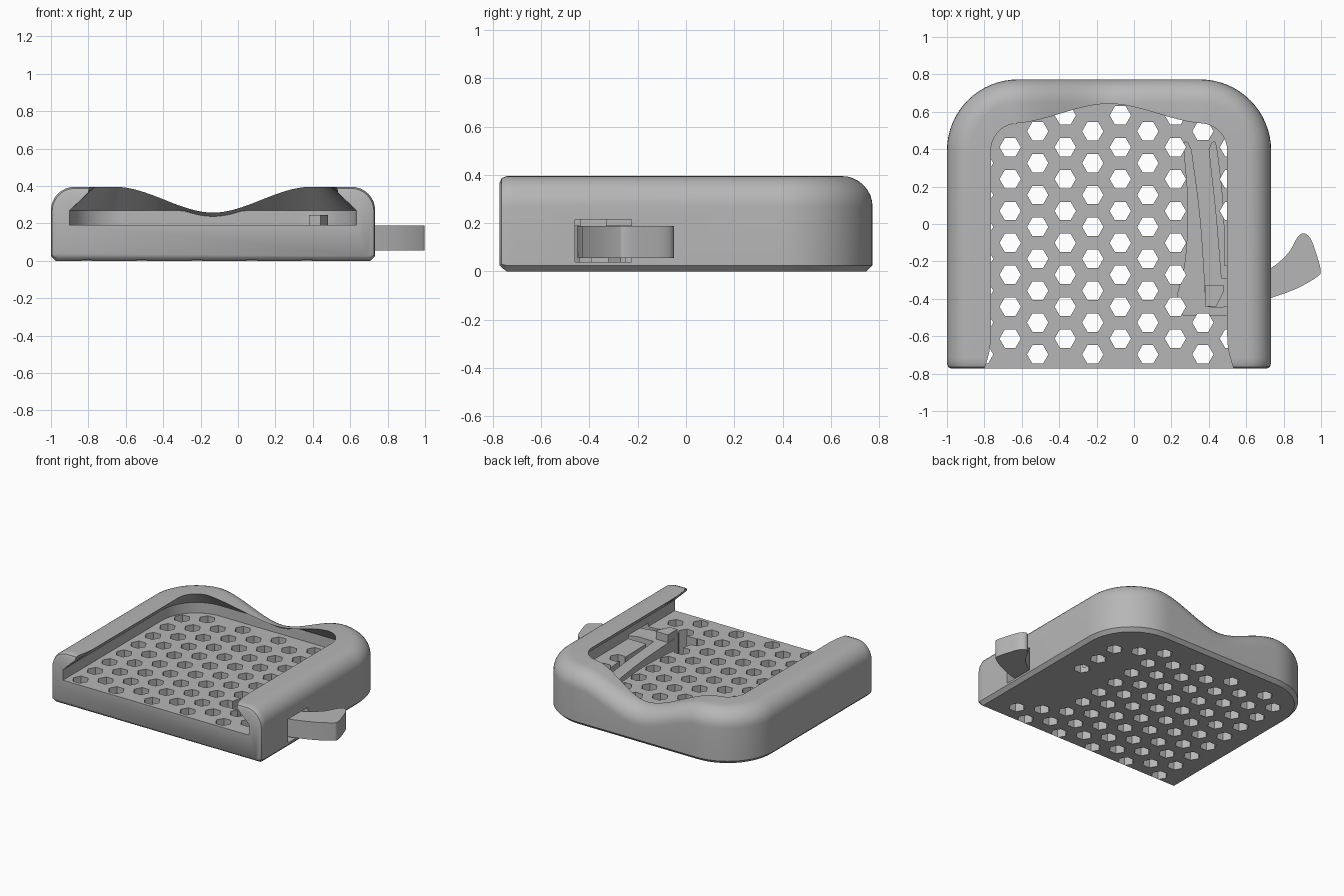
import bpy, bmesh, math
from mathutils import Vector

cube = bpy.data.objects.get("Cube")
if cube:
    bpy.data.objects.remove(cube, do_unlink=True)

grey = bpy.data.materials.new("light grey plastic")
grey.use_nodes = True
grey.diffuse_color = (0.47, 0.47, 0.47, 1)
grey.node_tree.nodes["Principled BSDF"].inputs["Base Color"].default_value = grey.diffuse_color

# Overall tray sizes
LEFT, RIGHT, FRONT, BACK = -1.0, 0.733, -0.773, 0.773
MID = (LEFT + RIGHT) / 2
CORNER, WALL, FLOOR, TOP, ROUND = 0.38, 0.1, 0.19, 0.395, 0.125
CHAMFER = 0.025


def make_object(name, bm):
    bmesh.ops.recalc_face_normals(bm, faces=bm.faces[:])
    mesh = bpy.data.meshes.new(name)
    bm.to_mesh(mesh)
    bm.free()
    mesh.materials.append(grey)
    obj = bpy.data.objects.new(name, mesh)
    bpy.context.collection.objects.link(obj)
    return obj


def add_prism(bm, outline, low, high):
    bottom = [bm.verts.new((x, y, low)) for x, y in outline]
    top = [bm.verts.new((x, y, high)) for x, y in outline]
    bm.faces.new(bottom)
    bm.faces.new(top)
    for i in range(len(outline)):
        j = (i + 1) % len(outline)
        bm.faces.new((bottom[i], bottom[j], top[j], top[i]))


def prism(name, outline, low, high):
    bm = bmesh.new()
    add_prism(bm, outline, low, high)
    return make_object(name, bm)


def smooth_path(points, steps=5):
    # Catmull-Rom curve through the points
    p = [Vector(q) for q in points]
    p = [p[0]] + p + [p[-1]]
    out = []
    for a, b, c, d in zip(p, p[1:], p[2:], p[3:]):
        for k in range(steps):
            t = k / steps
            out.append(tuple(0.5 * (2 * b + (c - a) * t + (2 * a - 5 * b + 4 * c - d) * t ** 2
                                    + (3 * b - a - 3 * c + d) * t ** 3)))
    return out + [tuple(p[-1])]


def smoothstep(t):
    t = max(0, min(1, t))
    return t * t * (3 - 2 * t)


def activate(obj):
    bpy.ops.object.select_all(action='DESELECT')
    obj.select_set(True)
    bpy.context.view_layer.objects.active = obj


def cut(obj, cutter):
    cutter.hide_render = True
    mod = obj.modifiers.new("cut", 'BOOLEAN')
    mod.operation, mod.solver, mod.object = 'DIFFERENCE', 'EXACT', cutter
    activate(obj)
    bpy.ops.object.modifier_apply(modifier=mod.name)
    bpy.data.objects.remove(cutter, do_unlink=True)


# Rim path: right half from the front to the middle of the back, as (x, y, normal x, normal y)
half = []
for dy in (0, 0.009, CHAMFER + 0.005, 0.06, 0.09, 0.13, 0.18):
    half.append((RIGHT, FRONT + dy, 1, 0))
for i in range(17):
    a = math.pi / 2 * i / 16
    half.append((RIGHT - CORNER + CORNER * math.cos(a), BACK - CORNER + CORNER * math.sin(a),
                 math.cos(a), math.sin(a)))
for i in range(1, 17):
    half.append((RIGHT - CORNER + (MID - RIGHT + CORNER) * i / 16, BACK, 0, 1))
path = half + [(2 * MID - x, y, -nx, ny) for x, y, nx, ny in reversed(half[:-1])]


def rim_profile(x, y, nx, ny):
    # Offsets inward and heights, from the underside over the rim to the floor
    along = y - FRONT
    ease = 0.03 - math.sqrt(max(0, 0.03 ** 2 - max(0, 0.03 - along) ** 2))
    height = 0.257 + (TOP - 0.257) * smoothstep(abs(x - MID) / 0.52)
    lip = 0.13 + (height - 0.257) * 0.76
    lip -= 0.035 * max(0, 1 - along / 0.18) ** 2
    height -= ease
    side = ease * 0.7
    under = max(0, CHAMFER - along)
    prof = [(CHAMFER + side, under), (side, CHAMFER + ease * 0.5)]
    for k in range(9):
        a = math.pi / 2 * k / 8
        prof.append((side + (ROUND - side) * (1 - math.cos(a)),
                     height - ROUND + ROUND * math.sin(a)))
    prof += [(lip, height), (WALL, min(0.268, height - 0.02)), (WALL, FLOOR)]
    return [(x - nx * o, y - ny * o, z) for o, z in prof]


# Tray body: rim, floor, underside and front in one closed mesh
bm = bmesh.new()
rings = [[bm.verts.new(p) for p in rim_profile(*s)] for s in path]
for r, s in zip(rings, rings[1:]):
    for i in range(len(r) - 1):
        bm.faces.new((r[i], s[i], s[i + 1], r[i + 1]))
bm.faces.new([r[-1] for r in rings])
bm.faces.new([r[0] for r in rings[2:-2]])
for i in (0, 1):
    bm.faces.new((rings[i][0], rings[i + 1][0], rings[-2 - i][0], rings[-1 - i][0]))
bm.faces.new(rings[0] + rings[-1][::-1])
tray = make_object("tray_body", bm)

# Hexagonal drain holes, leaving out the ones where the latch sits
bm = bmesh.new()
PITCH_X, PITCH_Y, HEX = 0.1472, 0.1705, 0.057
for col in range(-1, 9):
    cx = -0.662 + col * PITCH_X
    for row in range(8):
        cy = (0.496 if col % 2 else 0.581) - row * PITCH_Y
        if col == 7 and -0.45 < cy < 0.45:
            continue
        if col == 8 and (cy > 0.45 or -0.55 < cy < 0):
            continue
        if col == -1 and cy > 0.55:
            continue
        add_prism(bm, [(cx + HEX * math.cos(k * math.pi / 3), cy + HEX * math.sin(k * math.pi / 3))
                       for k in range(6)], -0.1, 0.21)
cut(tray, make_object("hole_cutter", bm))

# Latch pocket in the floor, opening through the side wall
pocket = smooth_path([(0.25, -0.485), (0.23, -0.40), (0.275, -0.2), (0.29, 0.1),
                      (0.268, 0.41), (0.285, 0.435)])
pocket += smooth_path([(0.42, 0.435), (0.44, 0.41), (0.475, 0.1), (0.485, -0.225)])
pocket += [(0.8, -0.225), (0.8, -0.46), (0.56, -0.46), (0.53, -0.49)]
cut(tray, prism("pocket_cutter", pocket, 0.04, 0.215))

# Latch: spring beam joined to a curved thumb lever
latch = smooth_path([(0.40, 0.45), (0.402, 0.40), (0.44, 0.05), (0.468, -0.29)])[::-1]
latch += smooth_path([(0.30, 0.45), (0.305, 0.40), (0.35, 0.05), (0.375, -0.3), (0.38, -0.44)])
latch += [(0.44, -0.45)]
latch += smooth_path([(0.6, -0.43), (0.733, -0.395), (0.87, -0.345), (0.975, -0.285), (0.998, -0.25),
                      (0.975, -0.16), (0.945, -0.08), (0.91, -0.05), (0.875, -0.07),
                      (0.825, -0.155), (0.733, -0.235), (0.6, -0.29)])
lever = prism("latch_lever", latch, 0.055, 0.188)

# Catch block standing above the floor at the end of the beam
catch = prism("latch_catch", [(0.38, -0.33), (0.38, -0.44), (0.44, -0.44), (0.48, -0.36),
                              (0.48, -0.33)], 0.1, 0.245)

# Pocket root block that ties the beam to the tray
root = prism("latch_root", [(0.302, 0.40), (0.402, 0.40), (0.42, 0.44), (0.285, 0.44)], 0.03, 0.189)

for obj in (tray, lever, catch, root):
    activate(obj)
    bpy.ops.object.shade_smooth_by_angle(angle=math.radians(30))
